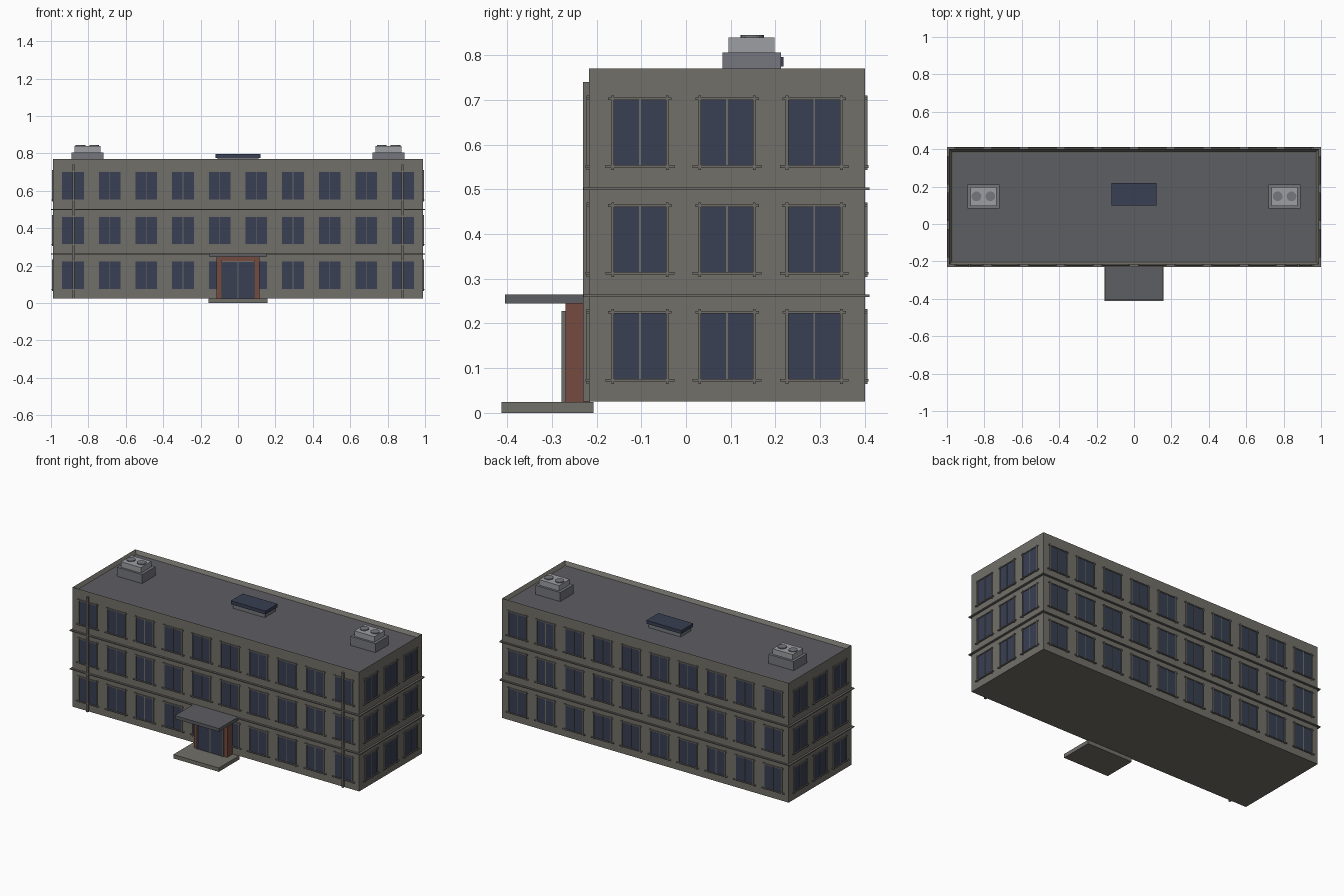
import bpy, bmesh
from mathutils import Matrix, Vector

if "Cube" in bpy.data.objects:
    bpy.data.objects.remove(bpy.data.objects["Cube"])


def material(name, r, g, b):
    m = bpy.data.materials.new(name)
    m.diffuse_color = (r, g, b, 1)
    m.use_nodes = True
    m.node_tree.nodes["Principled BSDF"].inputs["Base Color"].default_value = m.diffuse_color
    return m


WALL = material("wall_stone", 0.17, 0.16, 0.14)
TRIM = material("trim_stone", 0.16, 0.155, 0.14)
ROOF = material("roof_grey", 0.11, 0.112, 0.125)
GLASS = material("dark_glass", 0.04, 0.05, 0.085)
BRICK = material("brick", 0.18, 0.07, 0.05)
METAL = material("metal", 0.18, 0.185, 0.21)
LIGHT = material("light_metal", 0.34, 0.345, 0.36)


def finish(bm, name, mat):
    bmesh.ops.recalc_face_normals(bm, faces=bm.faces)
    me = bpy.data.meshes.new(name)
    bm.to_mesh(me)
    bm.free()
    me.materials.append(mat)
    ob = bpy.data.objects.new(name, me)
    bpy.context.collection.objects.link(ob)
    return ob


def add_box(bm, a, b):
    a, b = Vector(a), Vector(b)
    s = [abs(v) for v in (b - a)]
    m = Matrix.Translation((a + b) / 2) @ Matrix.Diagonal((*s, 1))
    bmesh.ops.create_cube(bm, size=1, matrix=m)


def boxes(name, mat, *pairs):
    bm = bmesh.new()
    for a, b in pairs:
        add_box(bm, a, b)
    return finish(bm, name, mat)


X, Y0, Y1 = 0.988, -0.217, 0.40
Z0, Z1 = 0.025, 0.77

# Main block with a recessed roof inside the parapet
bm = bmesh.new()
add_box(bm, (-X, Y0, Z0), (X, Y1, Z1))
top = max(bm.faces, key=lambda f: f.calc_center_median().z)
bmesh.ops.inset_region(bm, faces=[top], thickness=0.02)
bmesh.ops.translate(bm, verts=top.verts, vec=(0, 0, -0.022))
finish(bm, "main_block", WALL)
boxes("roof_deck", ROOF, ((-X + .02, Y0 + .02, 0.742), (X - .02, Y1 - .02, 0.75)))

# Floor bands
for i, z in enumerate((0.262, 0.501)):
    boxes(f"floor_band_{i + 1}", TRIM,
          ((-X - .012, Y0 - .012, z - .003), (X + .012, Y1 + .011, z + .003)))

# Windows: u runs along the wall, d is the distance out of it
FACADES = {
    "front": (lambda u, d, z: (u, Y0 - d, z), [-0.882 + 0.196 * i for i in range(10)]),
    "back": (lambda u, d, z: (u, Y1 + d, z), [-0.882 + 0.196 * i for i in range(10)]),
    "right": (lambda u, d, z: (X + d, u, z), [-0.103 + 0.195 * i for i in range(3)]),
    "left": (lambda u, d, z: (-X - d, u, z), [-0.103 + 0.195 * i for i in range(3)]),
}
for side, (place, centres) in FACADES.items():
    panes, frames = bmesh.new(), bmesh.new()
    for u in centres:
        for z in (0.076, 0.315, 0.554):
            t = z + 0.146

            def bar(bm, u0, u1, z0, z1, d):
                add_box(bm, place(u + u0, -0.002, z0), place(u + u1, d, z1))

            bar(panes, -.06, .06, z, t, .002)
            bar(frames, -.002, .002, z, t, .004)
            for s in (-1, 1):
                bar(frames, s * .061 - .003, s * .061 + .003, z - .011, t + .010, .006)
            bar(frames, -.071, .071, t, t + .006, .0055)
            bar(frames, -.077, .077, z - .006, z, .008)
    finish(panes, f"{side}_window_glass", GLASS)
    finish(frames, f"{side}_window_frames", TRIM)

# Downpipes
for name, x in (("left", -0.88), ("right", 0.88)):
    boxes(f"{name}_downpipe", TRIM, ((x - .006, -0.23, Z0), (x + .006, Y0 + .002, 0.74)))

# Entrance: step, brick porch, glazed door, canopy
boxes("entrance_step", WALL, ((-.157, -.413, 0), (.157, -.207, .024)))
boxes("entrance_porch", BRICK, ((-.115, -.27, .02), (.115, Y0 + .002, .246)))
boxes("entrance_canopy", ROOF, ((-.152, -.405, .245), (.152, Y0 + .002, .265)))
boxes("door_glass", GLASS, ((-.085, -.274, .024), (.085, -.268, .22)))
boxes("door_frame", TRIM,
      ((-.091, -.279, .024), (-.085, -.268, .228)),
      ((.085, -.279, .024), (.091, -.268, .228)),
      ((-.091, -.278, .22), (.091, -.268, .226)),
      ((-.002, -.276, .024), (.002, -.268, .22)))

# Skylight
boxes("skylight_curb", METAL, ((-.11, .107, .748), (.11, .21, .776)))
boxes("skylight_glass", GLASS, ((-.12, .1, .775), (.12, .218, .796)))

# Rooftop air units with two fans each
for name, x in (("left", -0.805), ("right", 0.805)):
    boxes(f"{name}_air_unit_base", METAL, ((x - .086, .082, .748), (x + .086, .212, .806)))
    boxes(f"{name}_air_unit", LIGHT, ((x - .069, .095, .806), (x + .069, .198, .84)))
    bm = bmesh.new()
    for dx in (-.037, .037):
        bmesh.ops.create_cone(bm, cap_ends=True, segments=20, radius1=.026, radius2=.026,
                              depth=.007, matrix=Matrix.Translation((x + dx, .148, .8415)))
    finish(bm, f"{name}_air_unit_fans", METAL)
